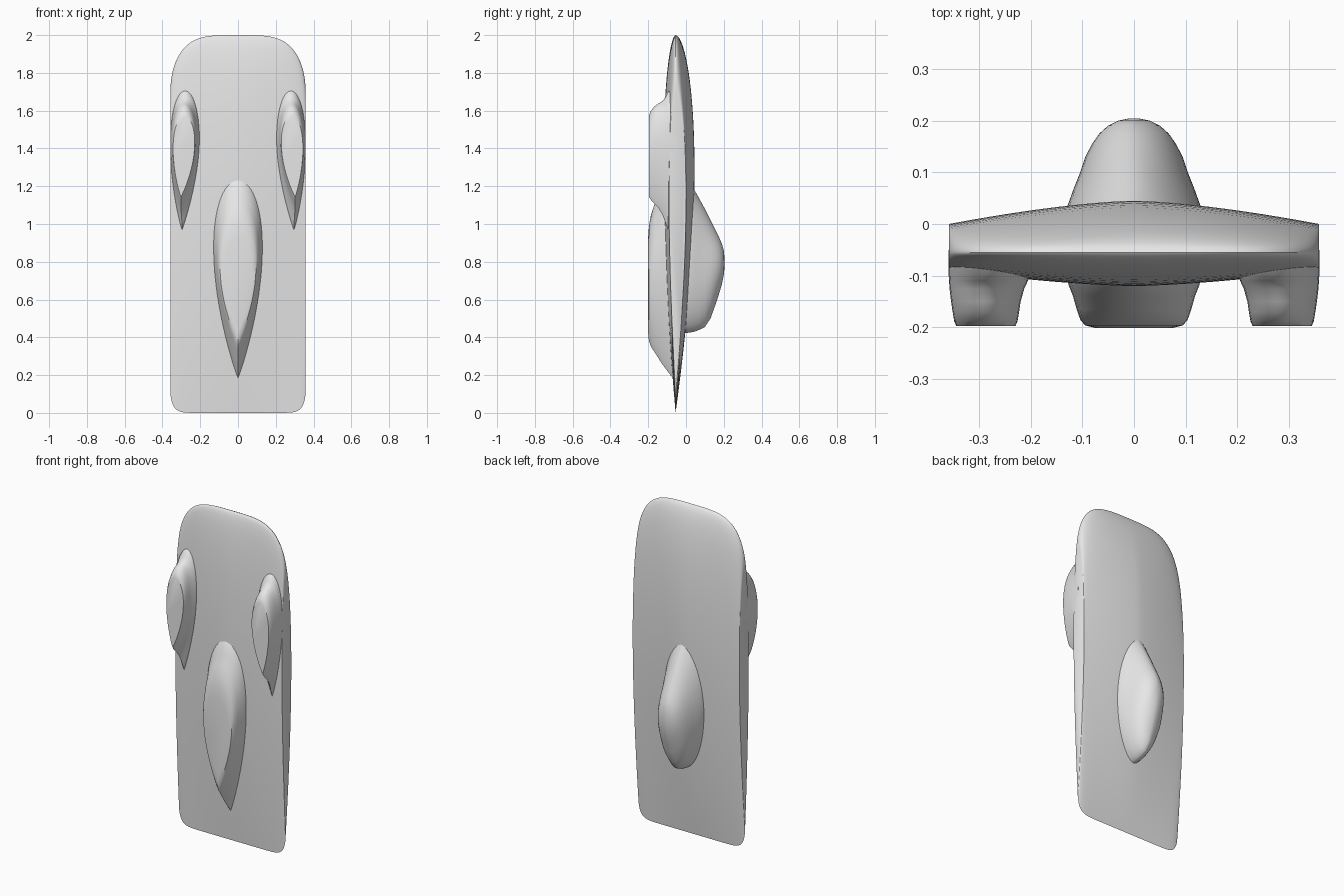
import bpy, bmesh, math

old = bpy.data.objects.get("Cube")
if old:
    bpy.data.objects.remove(old, do_unlink=True)

grey = bpy.data.materials.new("plain_grey")
grey.use_nodes = True
GREY = (0.8, 0.8, 0.8, 1)
grey.diffuse_color = GREY
grey.node_tree.nodes["Principled BSDF"].inputs["Base Color"].default_value = GREY


def loft(name, rings, angle=35):
    """Skin a list of equal closed rings and cap both ends."""
    bm = bmesh.new()
    rows = [[bm.verts.new(p) for p in ring] for ring in rings]
    n = len(rows[0])
    for a, b in zip(rows, rows[1:]):
        for i in range(n):
            j = (i + 1) % n
            bm.faces.new((a[i], a[j], b[j], b[i]))
    bm.faces.new(rows[0])
    bm.faces.new(rows[-1])
    bmesh.ops.recalc_face_normals(bm, faces=bm.faces)
    mesh = bpy.data.meshes.new(name)
    bm.to_mesh(mesh)
    bm.free()
    mesh.materials.append(grey)
    obj = bpy.data.objects.new(name, mesh)
    bpy.context.collection.objects.link(obj)
    bpy.ops.object.select_all(action='DESELECT')
    obj.select_set(True)
    bpy.context.view_layer.objects.active = obj
    bpy.ops.object.shade_smooth_by_angle(angle=math.radians(angle))
    return obj


def bulge(u, a, b):
    """Round-nosed, tapering curve with a peak of 1."""
    peak = a / (a + b)
    return u ** a * (1 - u) ** b / (peak ** a * (1 - peak) ** b)


def steps(n):
    return [(1 - math.cos(math.pi * i / n)) / 2 for i in range(n + 1)]


# Body: a thick airfoil swept from side to side
HALF, MID_Y = 0.358, -0.055


def airfoil(r):
    x, k = HALF * r, abs(r)
    top = 1.7 + 0.3 * math.sqrt(max(0, 1 - k ** 4))
    bottom = 0.12 * (1 - math.sqrt(max(0, 1 - k ** 14)))
    back, front = 0.1 - 0.045 * k ** 1.5, 0.065 - 0.03 * k ** 1.5
    us = steps(36)

    def point(u, depth):
        return (x, MID_Y + depth * bulge(u, 0.55, 1), top + (bottom - top) * u)
    return [point(u, back) for u in us] + [point(u, -front) for u in us[-2:0:-1]]


loft("body", [airfoil(math.sin(math.pi / 2 * i / 28)) for i in range(-28, 29)], 40)


# Pods: stacked teardrop outlines (y, top z, tail z, half width, centre x)
def pod(name, levels, a, b, skew=0):
    us = steps(28)
    rings = []
    for y, top, tail, w, cx in levels:
        def point(u, side):
            x = cx + skew * u ** 2 + side * w * bulge(u, a, b)
            return (x, y, top + (tail - top) * u)
        rings.append([point(u, 1) for u in us] + [point(u, -1) for u in us[-2:0:-1]])
    return loft(name, rings)


pod("front_center_pod", [
    (-0.05, 1.29, 0.16, 0.135, 0), (-0.09, 1.27, 0.21, 0.133, 0),
    (-0.12, 1.23, 0.25, 0.126, 0), (-0.14, 1.17, 0.28, 0.118, 0),
    (-0.165, 1.11, 0.32, 0.111, 0), (-0.185, 1.05, 0.35, 0.104, 0),
    (-0.196, 0.99, 0.38, 0.095, 0), (-0.201, 0.92, 0.43, 0.075, 0)], 0.5, 0.9)

side = pod("front_side_pods", [
    (-0.05, 1.73, 0.93, 0.079, 0.277), (-0.095, 1.70, 0.97, 0.078, 0.278),
    (-0.11, 1.67, 1.01, 0.076, 0.279), (-0.125, 1.65, 1.05, 0.072, 0.282),
    (-0.15, 1.635, 1.09, 0.067, 0.284), (-0.17, 1.62, 1.11, 0.064, 0.284),
    (-0.188, 1.595, 1.13, 0.061, 0.284), (-0.197, 1.57, 1.145, 0.057, 0.284)],
    0.5, 0.9, 0.018)
side.modifiers.new("mirror", 'MIRROR')

pod("back_pod", [
    (-0.04, 1.28, 0.42, 0.142, 0), (0.02, 1.23, 0.425, 0.134, 0),
    (0.045, 1.18, 0.43, 0.125, 0), (0.07, 1.135, 0.44, 0.116, 0),
    (0.1, 1.08, 0.455, 0.104, 0), (0.13, 1.02, 0.50, 0.094, 0),
    (0.155, 0.97, 0.57, 0.081, 0), (0.175, 0.93, 0.63, 0.067, 0),
    (0.19, 0.895, 0.68, 0.05, 0), (0.2, 0.86, 0.73, 0.03, 0),
    (0.204, 0.82, 0.77, 0.01, 0)], 0.6, 0.6)
